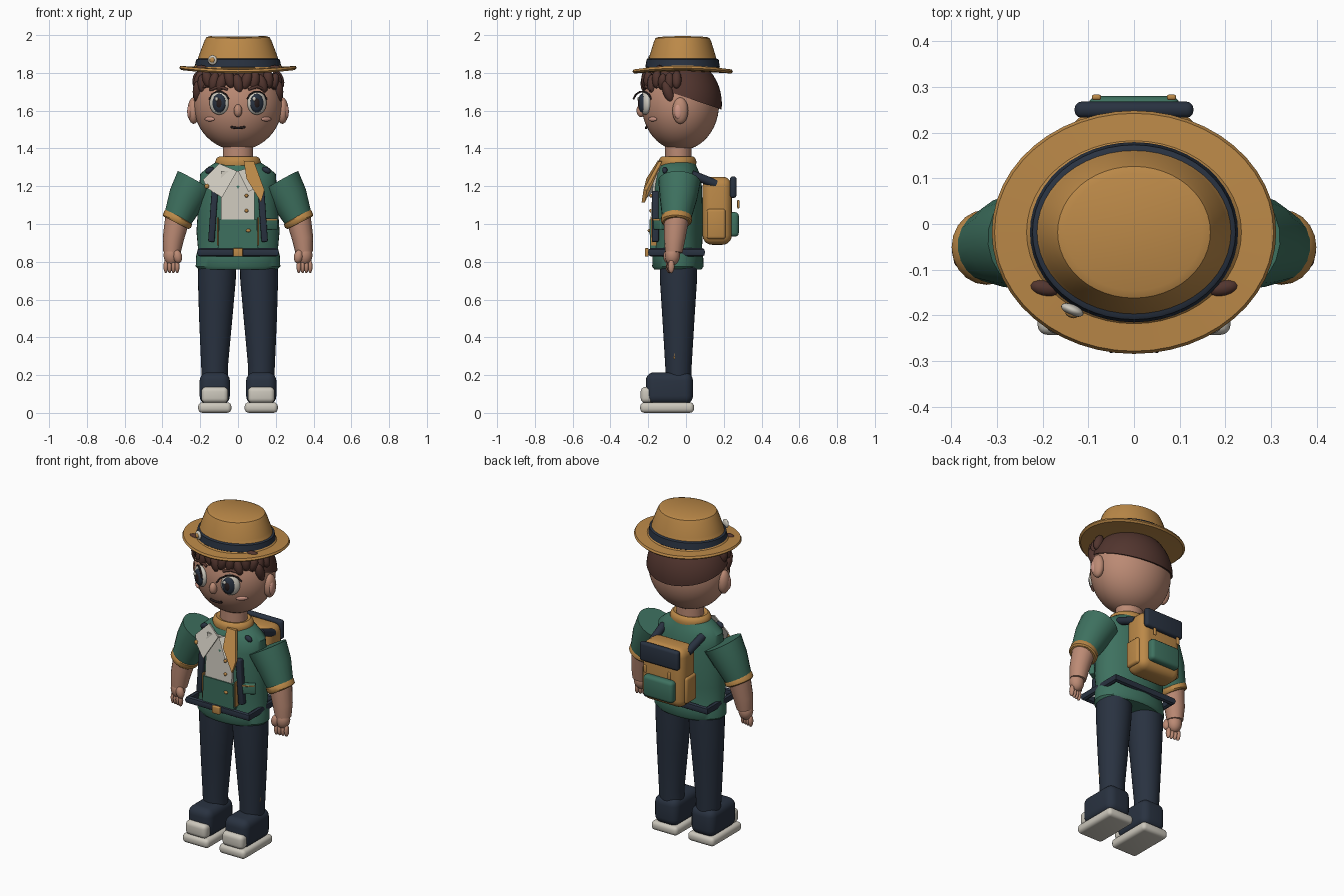
import bpy, bmesh, math
from mathutils import Vector, Matrix

cube = bpy.data.objects.get("Cube")
if cube:
    bpy.data.objects.remove(cube)


def material(name, *rgb):
    m = bpy.data.materials.new(name)
    m.use_nodes = True
    m.diffuse_color = (*rgb, 1)
    m.node_tree.nodes["Principled BSDF"].inputs["Base Color"].default_value = (*rgb, 1)
    return m


GOLD = material("gold_canvas", .5, .25, .065)
GREEN = material("green_cloth", .048, .165, .115)
NAVY = material("navy_cloth", .022, .032, .052)
SKIN = material("skin", .5, .255, .175)
HAIR = material("brown_hair", .085, .036, .028)
WHITE = material("off_white", .6, .57, .5)
DARK = material("dark_ink", .02, .012, .012)
BLUSH = material("blush", .62, .31, .24)


def finish(name, bm, mat, angle=40):
    bmesh.ops.recalc_face_normals(bm, faces=bm.faces)
    mesh = bpy.data.meshes.new(name)
    bm.to_mesh(mesh)
    bm.free()
    return link(name, mesh, mat, angle)


def link(name, mesh, mat, angle=40):
    mesh.materials.clear()
    mesh.materials.append(mat)
    mesh.shade_smooth()
    mesh.set_sharp_from_angle(angle=math.radians(angle))
    ob = bpy.data.objects.new(name, mesh)
    bpy.context.scene.collection.objects.link(ob)
    return ob


def loft(name, mat, rings, n=40, saddle=0):
    """Stack of ellipses, each given as x, y, z, x radius, y radius."""
    bm = bmesh.new()
    loops = []
    for x, y, z, rx, ry in rings:
        loop = []
        for i in range(n):
            a = math.tau * i / n
            dx = rx * math.cos(a)
            loop.append(bm.verts.new((x + dx, y + ry * math.sin(a), z + saddle * (dx * dx - .05))))
        loops.append(loop)
    for low, high in zip(loops, loops[1:]):
        for i in range(n):
            j = (i + 1) % n
            bm.faces.new((low[i], low[j], high[j], high[i]))
    bm.faces.new(loops[0])
    bm.faces.new(loops[-1])
    return finish(name, bm, mat)


def ball(name, mat, loc, size, turn=0, axis='Y', segs=24):
    bm = bmesh.new()
    bmesh.ops.create_uvsphere(bm, u_segments=segs, v_segments=segs // 2, radius=1)
    bm.transform(Matrix.Translation(loc) @ Matrix.Rotation(turn, 4, axis) @ Matrix.Diagonal((*size, 1)))
    return finish(name, bm, mat, 180)


def box(name, mat, loc, size, bevel=.01, turn=0, axis='Y', segs=3):
    bm = bmesh.new()
    bmesh.ops.create_cube(bm, size=1)
    bm.transform(Matrix.Diagonal((*size, 1)))
    bmesh.ops.bevel(bm, geom=bm.edges[:], offset=bevel, segments=segs, profile=.5, affect='EDGES')
    bm.transform(Matrix.Translation(loc) @ Matrix.Rotation(turn, 4, axis))
    return finish(name, bm, mat)


def tube(name, mat, points, radii, cyclic=False, res=6):
    curve = bpy.data.curves.new(name, 'CURVE')
    curve.dimensions = '3D'
    curve.bevel_depth, curve.bevel_resolution, curve.use_fill_caps = 1, res, True
    sp = curve.splines.new('POLY')
    sp.points.add(len(points) - 1)
    sp.use_cyclic_u = cyclic
    for p, co, r in zip(sp.points, points, radii):
        p.co, p.radius = (*co, 1), r
    tmp = bpy.data.objects.new(name + "_path", curve)
    mesh = bpy.data.meshes.new_from_object(tmp)
    bpy.data.objects.remove(tmp)
    return link(name, mesh, mat)


def plate(name, mat, pts, thick=.009):
    """Flat or folded cloth outline, given thickness toward the back."""
    bm = bmesh.new()
    face = bm.faces.new([bm.verts.new(p) for p in pts])
    res = bmesh.ops.extrude_face_region(bm, geom=[face])
    for v in res["geom"]:
        if isinstance(v, bmesh.types.BMVert):
            v.co.y += thick
    return finish(name, bm, mat, 20)


# Head and neck
HC = Vector((0, -.03, 1.635))
ball("head", SKIN, HC, (.235, .205, .245), segs=48)
loft("neck", SKIN, [(0, -.04, 1.3, .08, .07), (0, -.04, 1.45, .08, .07)])
ball("nose", SKIN, (0, -.238, 1.6), (.022, .024, .034))
tube("mouth", DARK, [(x, -.212 + 2 * x * x, 1.508 + 4 * x * x) for x in (-.038, -.02, 0, .02, .038)], [.006] * 5)

# Hair: skull cap cut by a sloping hairline, then a row of curls
bm = bmesh.new()
bmesh.ops.create_uvsphere(bm, u_segments=48, v_segments=24, radius=1)
bm.transform(Matrix.Translation(HC) @ Matrix.Diagonal((.242, .22, .25, 1)))
for co, no in (((0, 0, 1.67), (0, .34, 1)), ((0, 0, 1.825), (0, 0, -1))):
    cut = bmesh.ops.bisect_plane(bm, geom=bm.verts[:] + bm.edges[:] + bm.faces[:],
                                 plane_co=co, plane_no=no, clear_inner=True)
    bmesh.ops.contextual_create(bm, geom=[e for e in cut["geom_cut"] if isinstance(e, bmesh.types.BMEdge)])
finish("hair_cap", bm, HAIR)
for i in range(15):
    a = math.radians(-84 + 12 * i)
    z = 1.755 + .013 * math.sin(i * 2.4)
    ball("fringe_curl", HAIR, (.215 * math.sin(a), -.03 - .185 * math.cos(a), z),
         (.028, .026, .052), .35 * math.sin(i * 1.7), segs=12)

for s in (1, -1):
    ball("ear", SKIN, (s * .235, -.03, 1.6), (.032, .042, .07))
    ball("inner_ear", BLUSH, (s * .256, -.04, 1.595), (.013, .022, .04))
    ball("side_lock", HAIR, (s * .215, -.095, 1.7), (.025, .028, .06), .35, 'X', 12)
    ball("brim_lock", HAIR, (s * .195, -.14, 1.825), (.035, .018, .016), s * .2, 'Z', 12)
    # Eyes, brows and cheeks
    t = s * .38
    ball("eye_white", WHITE, (s * .1, -.215, 1.64), (.054, .027, .062), t, 'Z')
    ball("iris", NAVY, (s * .1, -.231, 1.64), (.038, .02, .05), t, 'Z')
    ball("pupil", DARK, (s * .1, -.242, 1.64), (.02, .012, .03), t, 'Z')
    ball("eye_glint", WHITE, (s * .1 - .014, -.251, 1.662), (.009, .006, .011))
    tube("eye_lid", DARK, [(s * (.1 + .054 * math.cos(a)), -.231 + .05 * math.cos(a), 1.642 + .06 * math.sin(a))
                           for a in (.3, .8, 1.3, 1.8, 2.3, 2.8)], [.005] * 6)
    tube("eyebrow", HAIR, [(s * .055, -.222, 1.712), (s * .1, -.212, 1.728), (s * .15, -.185, 1.708)], [.007, .009, .005])
    ball("cheek", BLUSH, (s * .15, -.177, 1.555), (.034, .008, .012), s * .7, 'Z')

# Hat
loft("hat", GOLD, [(0, -.018, z, rx, ry) for z, rx, ry in (
    (1.812, .2, .17), (1.807, .3, .257), (1.816, .311, .266), (1.828, .305, .26), (1.832, .235, .2),
    (1.845, .221, .188), (1.9, .205, .175), (1.975, .177, .152), (1.993, .167, .144), (2, .15, .128))], 48, .2)
loft("hat_band", NAVY, [(0, -.018, z, rx, rx * .86) for z, rx in (
    (1.828, .224), (1.832, .229), (1.87, .222), (1.875, .212))], 48)
ball("hat_badge", WHITE, (-.135, -.188, 1.868), (.026, .012, .026), -.4, 'Z')
ball("hat_badge_center", GOLD, (-.137, -.197, 1.868), (.014, .008, .014), -.4, 'Z')

# Jacket body, collar and belt
loft("jacket", GREEN, [(0, y, z, rx, ry) for y, z, rx, ry in (
    (-.043, .76, .21, .125), (-.043, .775, .224, .136), (-.043, .83, .222, .134), (-.045, .87, .212, .13),
    (-.045, .96, .22, .134), (-.046, 1.08, .212, .134), (-.046, 1.2, .205, .13), (-.045, 1.265, .2, .118),
    (-.042, 1.3, .16, .1), (-.04, 1.335, .105, .085))])
loft("scarf_collar", GOLD, [(0, -.045, z, rx, rx * .83) for z, rx in (
    (1.31, .118), (1.33, .121), (1.35, .112), (1.357, .1), (1.35, .08))])
tube("belt", NAVY, [(-.2, -.185, .85), (.2, -.185, .85), (.2, .085, .85), (-.2, .085, .85)], [.023] * 4, True, 2)
box("buckle", GOLD, (0, -.208, .85), (.052, .02, .045), .005)

# Shirt front, lapels, scarf tail
plate("shirt", WHITE, [(-.09, -.188, 1.02), (.088, -.188, 1.02), (.088, -.17, 1.28), (-.09, -.17, 1.28)], .03)
plate("lower_panel", GREEN, [(-.105, -.19, .87), (.105, -.19, .87), (.1, -.194, 1.025), (-.1, -.194, 1.025)], .04)
plate("right_lapel", WHITE, [(-.1, -.135, 1.32), (-.185, -.145, 1.235), (-.165, -.165, 1.19),
                             (-.085, -.215, 1.14), (-.005, -.185, 1.28)])
plate("left_lapel", WHITE, [(0, -.185, 1.28), (.055, -.205, 1.17), (.11, -.195, 1.2), (.09, -.14, 1.31)])
plate("scarf_tail", GOLD, [(.03, -.15, 1.335), (.085, -.145, 1.33), (.14, -.225, 1.18),
                           (.122, -.235, 1.115), (.045, -.21, 1.24)], .018)
for z in (1.07, 1.15):
    ball("button", GOLD, (.045, -.186, z), (.01, .009, .01), segs=12)
ball("panel_button", GOLD, (.055, -.195, .965), (.013, .008, .009), segs=12)
ball("lapel_pin", GOLD, (-.165, -.165, 1.2), (.013, .01, .013), segs=12)
box("chest_pocket", GREEN, (.172, -.142, 1), (.075, .03, .06), .006, .55, 'Z')
box("pocket_trim", GOLD, (.172, -.145, 1.022), (.07, .032, .008), .002, .55, 'Z')

for s in (1, -1):
    box("front_strap", NAVY, (s * .132, -.162, 1.04), (.034, .036, .27), .008, s * -.07)
    box("strap_edge", GOLD, (s * .108, -.17, .96), (.008, .03, .15), .002)
    ball("shoulder_patch", NAVY, (s * .15, -.112, 1.285), (.024, .014, .016), s * .5)
    # Arms
    tube("sleeve", GREEN, [(s * .222, -.035, 1.225), (s * .27, -.04, 1.14), (s * .318, -.05, 1.03)], [.112, .1, .077], res=8)
    tube("cuff", GOLD, [(s * .311, -.05, 1.042), (s * .316, -.05, 1.034), (s * .324, -.051, 1.014), (s * .328, -.051, 1.006)],
         [.075, .082, .082, .074], res=8)
    tube("forearm", SKIN, [(s * .32, -.05, 1.03), (s * .343, -.06, .92), (s * .35, -.065, .85)], [.066, .056, .046])
    ball("palm", SKIN, (s * .352, -.072, .835), (.042, .04, .055))
    ball("thumb", SKIN, (s * .32, -.098, .828), (.024, .022, .036), s * .2)
    for i in range(4):
        x = .322 + .02 * i
        ball("finger", SKIN, (s * x, -.09 + .004 * i, .775), (.0125, .017, .036), segs=12)
    # Legs and shoes
    loft("trouser_leg", NAVY, [(s * x, -.04, z, rx, ry) for x, z, rx, ry in (
        (.122, .18, .07, .068), (.124, .25, .071, .07), (.118, .5, .088, .085), (.112, .7, .1, .098), (.11, .82, .1, .1))], 32)
    box("shoe", NAVY, (s * .123, -.088, .13), (.16, .25, .17), .045, segs=5)
    box("toe_cap", WHITE, (s * .123, -.205, .095), (.142, .07, .085), .025, segs=4)
    box("sole", WHITE, (s * .123, -.1, .028), (.176, .285, .055), .022, segs=4)
    # Pack straps and clasps
    tube("shoulder_strap", NAVY, [(s * .13, .03, 1.262), (s * .125, .1, 1.235), (s * .12, .16, 1.21)], [.023] * 3)
    box("pack_side_pocket", GOLD, (s * .135, .16, 1.0), (.035, .1, .16), .015)
    box("pack_clasp", GOLD, (s * .082, .277, 1.105), (.02, .012, .045), .005)

box("knee_patch", GOLD, (.187, -.055, .31), (.014, .022, .05), .004)

# Backpack
box("backpack", GOLD, (0, .165, 1.07), (.28, .155, .36), .05, segs=5)
box("pack_flap", NAVY, (0, .25, 1.195), (.26, .035, .115), .015)
box("pack_pocket", GREEN, (0, .252, .998), (.2, .055, .13), .02)
